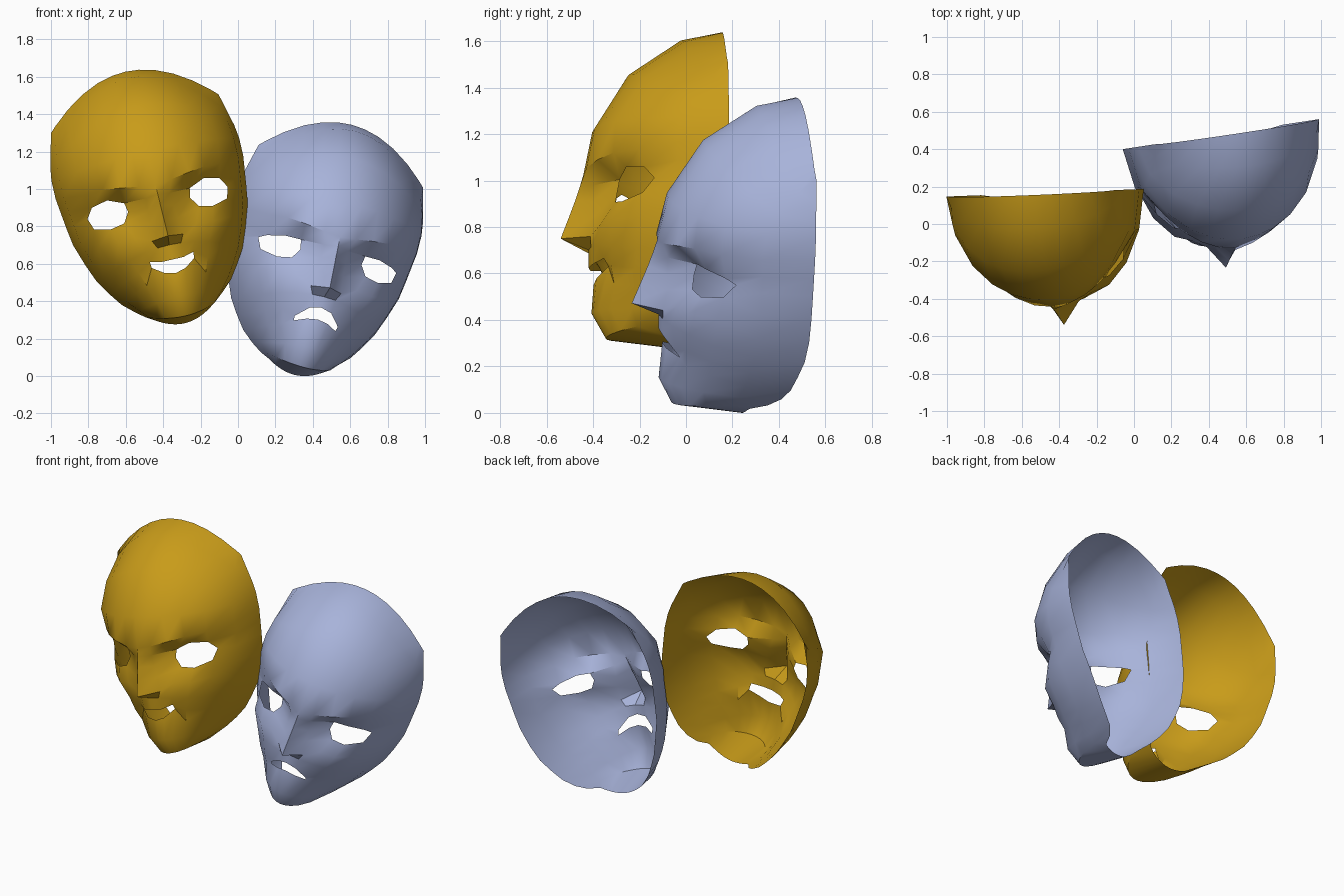
import bpy, bmesh
from math import radians, sqrt

if "Cube" in bpy.data.objects:
    bpy.data.objects.remove(bpy.data.objects["Cube"])

# Each row of the face: centre line (y, z), then the side rim (x, y, z)
ROWS = [
    ((.16, .90), (.46, .17, .67)), ((-.02, .865), (.485, .17, .57)),
    ((-.25, .71), (.505, .17, .49)), ((-.40, .47), (.515, .17, .42)),
    ((-.44, .28), (.515, .17, .32)), ((-.42, .23), (.505, .17, .24)),
    ((-.42, .17), (.495, .17, .16)), ((-.42, .09), (.48, .17, .06)),
    ((-.42, .0), (.44, .17, -.06)), ((-.42, -.05), (.40, .16, -.16)),
    ((-.42, -.13), (.35, .14, -.24)), ((-.40, -.205), (.30, .12, -.31)),
    ((-.41, -.33), (.24, .09, -.365)), ((-.35, -.44), (.19, .04, -.405)),
    ((-.05, -.48), (.15, -.03, -.43)),
]
COLS = [0, .16, .34, .54, .75, .93, 1]     # fractions from centre to rim

# Sculpted landmarks that replace the plain shell: (row, col): (x, y, z)
FEATURES = {
    # brow
    (4, 1): (.09, -.43, .29), (4, 2): (.19, -.385, .305),
    (4, 3): (.28, -.32, .315), (4, 4): (.37, -.215, .31),
    # nose
    (5, 0): (0, -.455, .23), (6, 0): (0, -.475, .17), (7, 0): (0, -.505, .09),
    (8, 0): (0, -.54, .0), (5, 1): (.065, -.40, .22), (6, 1): (.07, -.40, .15),
    (7, 1): (.075, -.40, .08), (8, 1): (.085, -.415, -.01),
    # eye opening
    (5, 2): (.18, -.29, .22), (5, 3): (.265, -.265, .255), (5, 4): (.35, -.19, .235),
    (6, 2): (.17, -.30, .17), (6, 4): (.385, -.15, .18),
    (7, 2): (.205, -.31, .115), (7, 3): (.28, -.285, .10), (7, 4): (.365, -.20, .12),
    # cheek
    (8, 2): (.17, -.37, .03), (8, 3): (.26, -.335, .02), (8, 4): (.36, -.22, .02),
}


def mouth_and_lids(upper, lower, lid_drop):
    """Expression: lip heights from centre to corner, and how far the lids sag."""
    pts = {}
    for c, (x, y) in enumerate([(0, -.42), (.06, -.41), (.12, -.36)]):
        pts[10, c] = (x, y, upper[c])
        pts[11, c] = (x * .97, y + .02, lower[c])
    for c in (3, 4):
        x, y, z = FEATURES[5, c]
        pts[5, c] = (x, y, z - lid_drop)
    return pts


def shell_point(r, c):
    """Rounded cross-section between the centre line and the rim."""
    (ym, zm), (xr, yr, zr) = ROWS[r]
    t = COLS[c]
    return xr * t, ym + (yr - ym) * (1 - sqrt(1 - t * t)), zm + (zr - zm) * t * t


def is_hole(r, k):
    return (r in (5, 6) and k in (2, 3)) or (r == 10 and k in (0, 1))


def make_mask(name, expression, color, location, roll, yaw):
    marks = {**FEATURES, **expression}
    n = len(COLS) - 1
    bm = bmesh.new()
    grid = {}
    for r in range(len(ROWS)):
        for c in range(-n, n + 1):
            x, y, z = marks.get((r, abs(c))) or shell_point(r, abs(c))
            grid[r, c] = bm.verts.new((-x if c < 0 else x, y, z))
    # skin, leaving the eyes and mouth open
    for r in range(len(ROWS) - 1):
        for c in range(-n, n):
            if not is_hole(r, c if c >= 0 else -c - 1):
                bm.faces.new([grid[r + 1, c], grid[r + 1, c + 1],
                              grid[r, c + 1], grid[r, c]])
    bmesh.ops.delete(bm, geom=[v for v in bm.verts if not v.link_faces], context='VERTS')
    mesh = bpy.data.meshes.new(name)
    bm.to_mesh(mesh)
    bm.free()

    mat = bpy.data.materials.new(name + "_paint")
    mat.diffuse_color = color
    mat.use_nodes = True
    mat.node_tree.nodes["Principled BSDF"].inputs["Base Color"].default_value = mat.diffuse_color
    mesh.materials.append(mat)
    obj = bpy.data.objects.new(name, mesh)
    bpy.context.collection.objects.link(obj)
    obj.location = location
    obj.rotation_euler = (0, radians(roll), radians(yaw))

    bpy.ops.object.select_all(action='DESELECT')
    obj.select_set(True)
    bpy.context.view_layer.objects.active = obj
    bpy.ops.object.shade_smooth_by_angle(angle=radians(35))


# smiling mask
make_mask("smiling_mask",
          mouth_and_lids((-.13, -.13, -.115), (-.205, -.19, -.15), 0),
          (.58, .33, .01, 1), (-.395, 0, .75), -13, 2.2)
# frowning mask
make_mask("frowning_mask",
          mouth_and_lids((-.11, -.125, -.185), (-.175, -.185, -.21), .035),
          (.39, .45, .70, 1), (.41, .30, .472), 14.5, 8.7)
